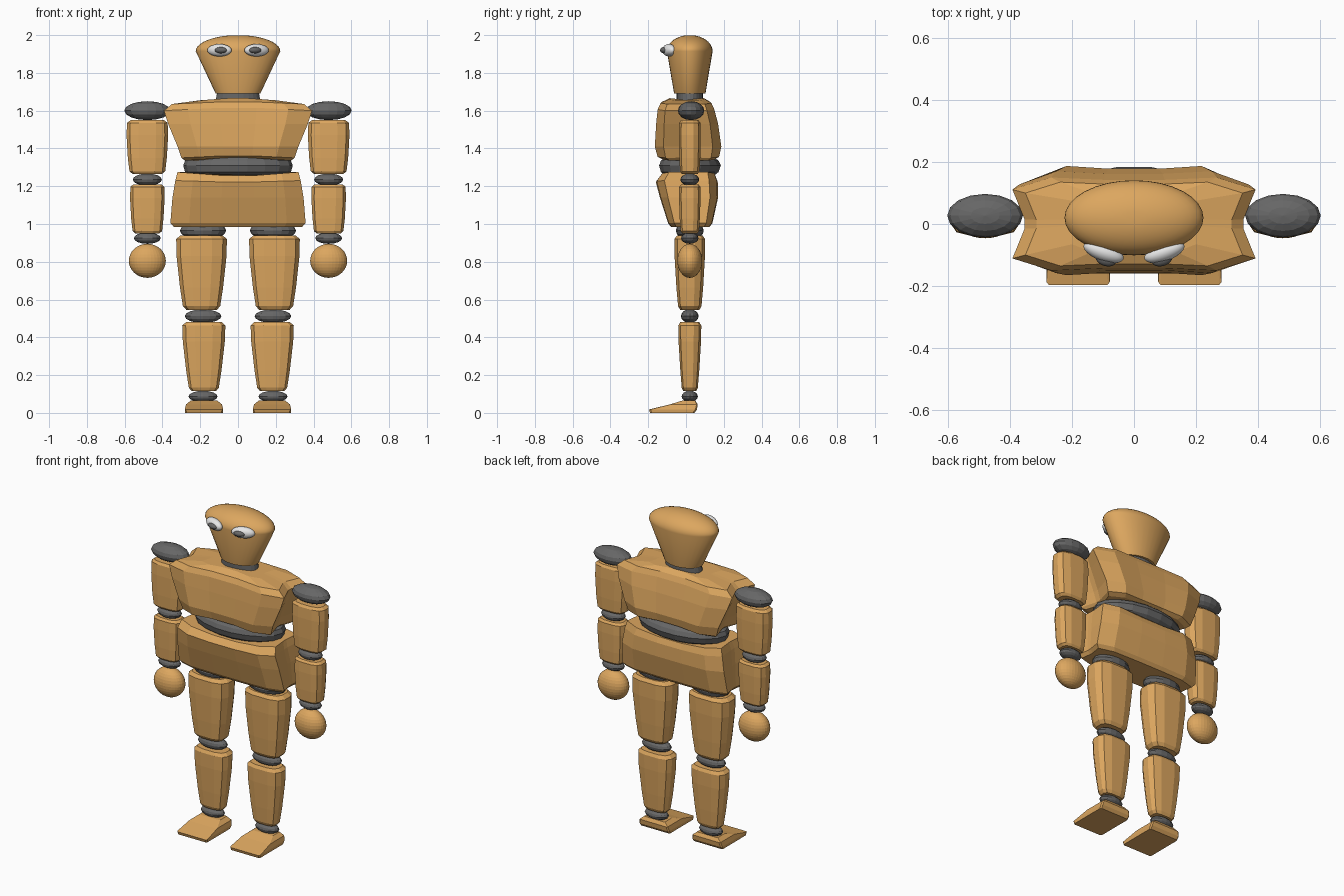
import bpy, bmesh
from math import sin, cos, pi, radians

if "Cube" in bpy.data.objects:
    bpy.data.objects.remove(bpy.data.objects["Cube"])


def material(name, rgb):
    m = bpy.data.materials.new(name)
    m.use_nodes = True
    m.diffuse_color = (*rgb, 1)
    m.node_tree.nodes["Principled BSDF"].inputs["Base Color"].default_value = (*rgb, 1)
    return m


WOOD = material("tan wood", (0.72, 0.385, 0.115))
GREY = material("joint grey", (0.135, 0.135, 0.135))
WHITE = material("eye white", (0.8, 0.8, 0.8))
MID_Y = 0.02


def finish(name, bm, mat, smooth=False):
    bmesh.ops.recalc_face_normals(bm, faces=bm.faces)
    mesh = bpy.data.meshes.new(name)
    bm.to_mesh(mesh)
    bm.free()
    mesh.materials.append(mat)
    for p in mesh.polygons:
        p.use_smooth = smooth
    ob = bpy.data.objects.new(name, mesh)
    bpy.context.collection.objects.link(ob)
    return ob


def loft(name, section, levels, mat, x=0, smooth=False):
    """Stack scaled copies of a section; level = z, half width, y front, y back, mid rise."""
    bm = bmesh.new()
    rings = []
    for z, hx, y0, y1, rise in levels:
        rings.append([bm.verts.new((x + u * hx, (y0 + y1) / 2 + v * (y1 - y0) / 2,
                                    z + rise * (1 - min(1, abs(u)))))
                      for u, v in section])
    n = len(section)
    for a, b in zip(rings, rings[1:]):
        for i in range(n):
            j = (i + 1) % n
            bm.faces.new((a[i], a[j], b[j], b[i]))
    bm.faces.new(rings[0])
    bm.faces.new(rings[-1])
    return finish(name, bm, mat, smooth)


def ellipse(n):
    return [(cos(2 * pi * i / n), sin(2 * pi * i / n)) for i in range(n)]


def four_way(quarter):
    """Mirror a quarter outline, running from the side to the middle, into a closed one."""
    half = quarter + [(-u, v) for u, v in reversed(quarter)]
    return half + [(-u, -v) for u, v in half]


def ellipsoid(name, loc, size, mat, segments=16, rings=8, turn=0, smooth=False):
    bm = bmesh.new()
    bmesh.ops.create_uvsphere(bm, u_segments=segments, v_segments=rings, radius=1)
    ob = finish(name, bm, mat, smooth)
    ob.location, ob.scale = loc, size
    ob.rotation_euler.z = turn
    return ob


LIMB = four_way([(1, 0.35), (0.84, 0.8), (0.42, 1)])
BOX = four_way([(1, 0.93), (0.93, 1)])
# Trunk outline with hollow sides under the arms
CHEST = four_way([(0.9, 0.1), (1, 0.74), (0.68, 1), (0.25, 0.95)])
PELVIS = four_way([(0.97, 0.1), (1, 0.72), (0.72, 0.97), (0.25, 1)])


def limb(name, x, z0, z1, w0, w1, d0, d1):
    """Tapered block with softened ends and a slight swell above its middle."""
    levels = []
    for t, k in ((0, 0.8), (0.05, 0.97), (0.3, 1.03), (0.72, 1.05), (0.95, 1), (1, 0.82)):
        d = (d0 + (d1 - d0) * t) * k
        levels.append((z0 + (z1 - z0) * t, (w0 + (w1 - w0) * t) * k, MID_Y - d, MID_Y + d, 0))
    loft(name, LIMB, levels, WOOD, x)


# Trunk
loft("chest", CHEST, [
    (1.335, 0.28, -0.12, 0.15, 0.02), (1.35, 0.30, -0.15, 0.175, 0.015),
    (1.41, 0.32, -0.165, 0.187, 0), (1.53, 0.37, -0.158, 0.17, 0),
    (1.6, 0.392, -0.15, 0.15, 0.02), (1.635, 0.35, -0.135, 0.135, 0.015),
    (1.655, 0.2, -0.09, 0.1, 0.015)], WOOD)
loft("waist", ellipse(18), [
    (1.24, 0.2, -0.09, 0.13, 0), (1.275, 0.28, -0.135, 0.175, 0),
    (1.31, 0.29, -0.145, 0.187, 0), (1.335, 0.28, -0.135, 0.175, 0),
    (1.37, 0.2, -0.1, 0.13, 0)], GREY)
loft("pelvis", PELVIS, [
    (0.985, 0.34, -0.08, 0.125, 0), (1.005, 0.358, -0.095, 0.14, 0),
    (1.14, 0.347, -0.138, 0.17, 0), (1.23, 0.332, -0.16, 0.168, -0.01),
    (1.275, 0.32, -0.13, 0.155, -0.025)], WOOD)

# Head and neck
loft("neck", ellipse(24), [(1.64, 0.12, -0.05, 0.09, 0), (1.7, 0.11, -0.05, 0.09, 0)], GREY)
head = [(1.69, 0.118, 0.083)]
for i in range(10):
    a = i / 10 * pi / 2
    head.append((1.915 + 0.085 * sin(a), 0.224 * cos(a), 0.121 * cos(a)))
loft("head", ellipse(32), [(z, w, MID_Y - d, MID_Y + d, 0) for z, w, d in head],
     WOOD, smooth=True)
bpy.context.view_layer.objects.active = bpy.data.objects["head"]
bpy.data.objects["head"].select_set(True)
bpy.ops.object.shade_smooth_by_angle(angle=radians(40))

# Paired parts
for side, s in (("left", 1), ("right", -1)):
    ellipsoid(side + "_eye", (s * 0.098, -0.09, 1.92), (0.068, 0.03, 0.033), WHITE,
              24, 12, s * radians(20), True)
    ellipsoid(side + "_pupil", (s * 0.09, -0.115, 1.92), (0.034, 0.021, 0.017), GREY,
              16, 8, s * radians(15), True)

    ax = s * 0.48
    ellipsoid(side + "_shoulder", (ax, 0.027, 1.6), (0.122, 0.07, 0.05), GREY)
    limb(side + "_upper_arm", ax, 1.265, 1.55, 0.097, 0.108, 0.053, 0.056)
    ellipsoid(side + "_elbow", (ax, MID_Y, 1.235), (0.077, 0.05, 0.032), GREY)
    limb(side + "_forearm", ax, 0.95, 1.21, 0.08, 0.09, 0.05, 0.056)
    ellipsoid(side + "_wrist", (ax, MID_Y, 0.925), (0.071, 0.046, 0.03), GREY)
    ellipsoid(side + "_hand", (ax, MID_Y, 0.805), (0.098, 0.066, 0.09), WOOD, 32, 16)

    lx = s * 0.185
    ellipsoid(side + "_hip", (lx, MID_Y, 0.965), (0.123, 0.074, 0.048), GREY)
    limb(side + "_thigh", s * 0.193, 0.545, 0.94, 0.1, 0.136, 0.063, 0.082)
    ellipsoid(side + "_knee", (lx, MID_Y, 0.512), (0.097, 0.047, 0.036), GREY)
    limb(side + "_shin", s * 0.181, 0.115, 0.48, 0.08, 0.116, 0.043, 0.062)
    ellipsoid(side + "_ankle", (lx, MID_Y, 0.087), (0.077, 0.043, 0.03), GREY)
    loft(side + "_foot", BOX, [
        (0, 0.1, -0.19, 0.045, 0), (0.018, 0.102, -0.196, 0.058, 0),
        (0.045, 0.095, -0.085, 0.062, 0), (0.065, 0.07, -0.02, 0.05, 0)],
        WOOD, s * 0.18)
